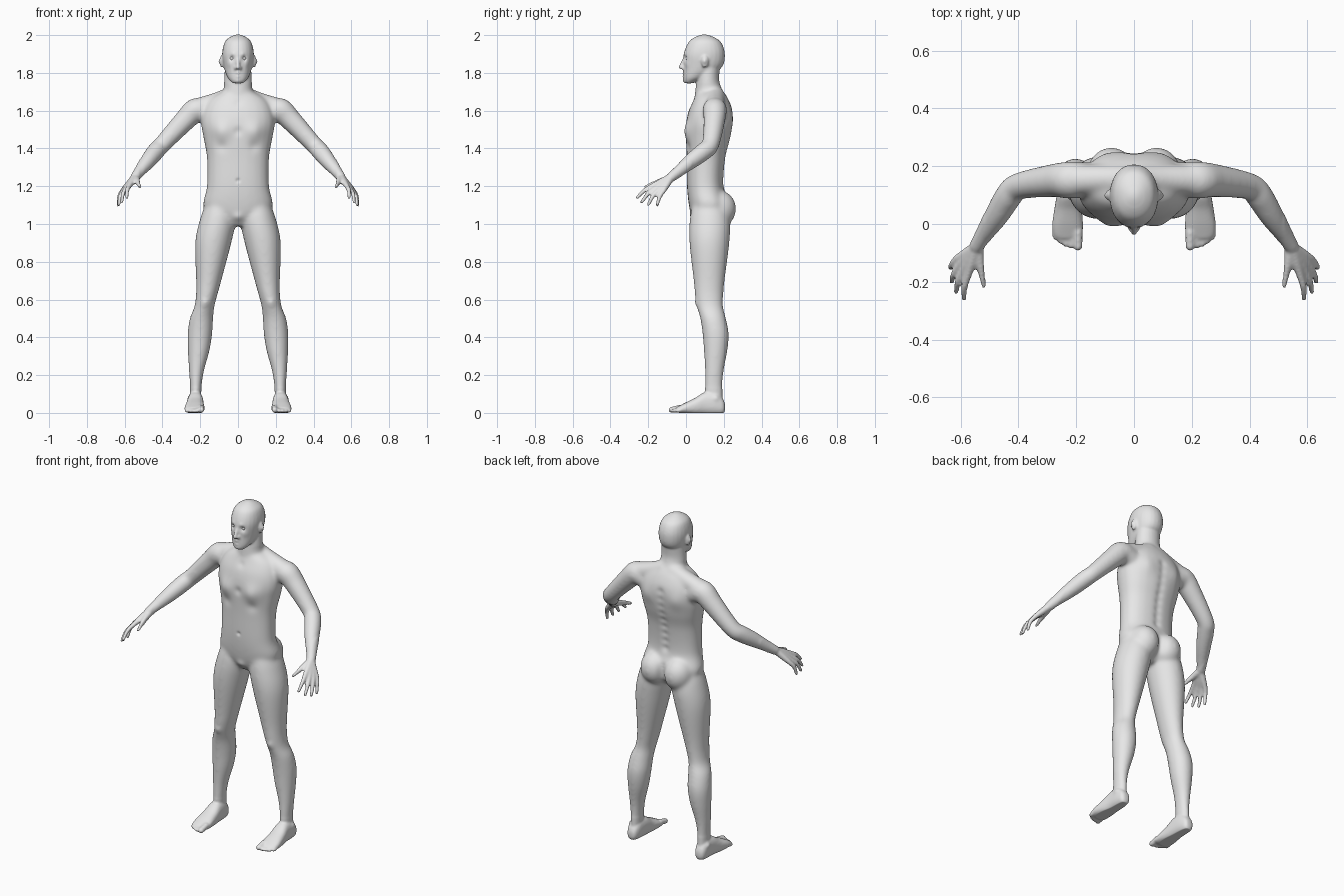
import bpy, bmesh, math
from mathutils import Vector, Matrix

cube = bpy.data.objects.get("Cube")
if cube:
    bpy.data.objects.remove(cube, do_unlink=True)

grey = (0.8, 0.8, 0.8, 1)
skin = bpy.data.materials.new("light grey skin")
skin.use_nodes = True
skin.diffuse_color = grey
skin.node_tree.nodes["Principled BSDF"].inputs["Base Color"].default_value = grey

bm = bmesh.new()
SEGMENTS = 24
STEPS = 6


def catmull_rom(before, start, end, after, t):
    return 0.5 * (2 * start + (end - before) * t
                  + (2 * before - 5 * start + 4 * end - after) * t ** 2
                  + (3 * start - before - 3 * end + after) * t ** 3)


def spline(rows):
    """Smoothly fill in rows between the given rows of numbers."""
    padded = [rows[0], *rows, rows[-1]]
    filled = []
    for window in zip(padded, padded[1:], padded[2:], padded[3:]):
        for step in range(STEPS):
            filled.append([catmull_rom(*values, step / STEPS) for values in zip(*window)])
    return filled + [rows[-1]]


def circle_points():
    angles = [2 * math.pi * i / SEGMENTS for i in range(SEGMENTS)]
    return [(math.cos(angle), math.sin(angle)) for angle in angles]


def bridge(rings):
    """Join rings of points into a closed shell."""
    loops = [[bm.verts.new(point) for point in ring] for ring in rings]
    for low, high in zip(loops, loops[1:]):
        for i in range(SEGMENTS):
            bm.faces.new((low[i - 1], low[i], high[i], high[i - 1]))
    bm.faces.new(loops[0])
    bm.faces.new(loops[-1])


def squarish(value, power):
    return math.copysign(abs(value) ** (2 / power), value)


def loft(rows, side=1, lengthwise=False, power=2.0):
    """Rounded sections: position, x range, then range on the remaining axis."""
    rings = []
    for position, x0, x1, low, high in spline(rows):
        ring = []
        for c, s in circle_points():
            x = side * (x0 + x1 + (x1 - x0) * squarish(c, power)) / 2
            other = (low + high + (high - low) * squarish(s, power)) / 2
            ring.append((x, position, other) if lengthwise else (x, other, position))
        rings.append(ring)
    bridge(rings)


def centred_loft(rows, power):
    """Sections about the middle: height, half width, front, back."""
    loft([(z, -width, width, front, back) for z, width, front, back in rows], power=power)


def ball(centre, size):
    bmesh.ops.create_icosphere(bm, subdivisions=3, radius=1,
                               matrix=Matrix.Translation(centre) @ Matrix.Diagonal((*size, 1)))


def tube(rows, side=1):
    """Round limb through x, y, z, radius with rounded ends."""
    path = [(Vector((side * x, y, z)), radius) for x, y, z, radius in spline(rows)]
    rings = []
    for i, (point, radius) in enumerate(path):
        ahead = path[min(i + 1, len(path) - 1)][0]
        behind = path[max(i - 1, 0)][0]
        along = (ahead - behind).normalized()
        across = along.cross(Vector((0, 0, 1))).normalized()
        lift = along.cross(across)
        rings.append([point + radius * (across * c + lift * s) for c, s in circle_points()])
    bridge(rings)
    for point, radius in (path[0], path[-1]):
        ball(point, (radius, radius, radius))


# Torso
centred_loft([(.99, .05, .06, .17), (1.04, .14, .03, .21), (1.1, .185, .015, .23),
              (1.2, .165, .005, .2), (1.35, .165, .003, .21), (1.45, .182, 0, .235),
              (1.53, .195, 0, .247), (1.6, .185, .014, .247), (1.66, .15, .04, .225),
              (1.7, .085, .055, .2)], power=2.25)
# Neck
centred_loft([(1.6, .09, .05, .225), (1.7, .077, .048, .195), (1.76, .073, .055, .176),
              (1.83, .07, .06, .18)], power=2)
# Head
centred_loft([(1.745, .026, -.004, .035), (1.757, .04, -.01, .06), (1.78, .057, -.013, .11),
              (1.83, .075, -.013, .19), (1.9, .084, -.012, .206), (1.96, .072, .012, .187),
              (1.988, .045, .045, .15), (2.003, .012, .085, .11)], power=2.15)
# Nose
tube([(0, -.006, 1.882, .008), (0, -.028, 1.83, .0115)])


def build_hand(side):
    wrist = Vector((.545, -.08, 1.247))
    first_knuckle, last_knuckle = Vector((.573, -.172, 1.205)), Vector((.612, -.12, 1.175))
    first_tip, last_tip = Vector((.588, -.258, 1.14)), Vector((.634, -.152, 1.1))
    bow = Vector((.014, -.014, -.012))
    arch = Vector((.006, -.004, .006))
    for finger in range(4):
        share = finger / 3
        bulge = bow * math.sin(math.pi * share)
        knuckle = first_knuckle.lerp(last_knuckle, share) + bulge / 3
        tip = first_tip.lerp(last_tip, share) + bulge
        middle = knuckle.lerp(tip, .5) + arch
        tube([(*wrist, .021), (*wrist.lerp(knuckle, .5), .018), (*knuckle, .0135),
              (*middle, .0115), (*tip, .009)], side)
    # Thumb
    tube([(.54, -.09, 1.24, .02), (.533, -.135, 1.226, .016), (.516, -.217, 1.196, .01)], side)


def build_arm(side):
    # Slope from neck to shoulder
    tube([(.03, .155, 1.68, .05), (.1, .155, 1.652, .05), (.2, .152, 1.615, .055)], side)
    # Shoulder to wrist
    tube([(.17, .155, 1.59, .06), (.222, .152, 1.603, .065), (.28, .15, 1.55, .058),
          (.4, .13, 1.422, .047), (.435, .095, 1.385, .048), (.475, .03, 1.335, .043),
          (.517, -.035, 1.282, .032), (.543, -.075, 1.25, .026)], side)


def build_leg(side):
    # Buttock
    ball((side * .078, .172, 1.08), (.086, .094, .1))
    # Hip to ankle
    loft([(1.12, .03, .165, .04, .2), (1.03, .01, .2, .02, .233), (.9, .035, .227, .018, .23),
          (.7, .088, .222, .04, .205), (.62, .11, .223, .047, .198), (.56, .125, .232, .058, .197),
          (.5, .131, .256, .075, .212), (.42, .136, .267, .087, .227), (.33, .15, .266, .094, .22),
          (.22, .18, .26, .1, .2), (.13, .193, .254, .1, .193), (.03, .197, .253, .11, .195)], side)


def build_foot(side):
    loft([(.207, .21, .24, .015, .045), (.195, .198, .256, -.005, .075), (.16, .188, .264, -.01, .11),
          (.1, .183, .268, -.01, .11), (.05, .18, .276, -.01, .08), (0, .176, .283, -.005, .056),
          (-.035, .178, .28, 0, .038), (-.05, .19, .268, .006, .03)],
         side, lengthwise=True, power=2.4)
    # Toes, shorter towards the outside
    for toe in range(5):
        radius = .0105 if toe else .016
        x = .2 + .018 * toe if toe else .194
        y = .002 * toe ** 2 - .077
        tube([(x, y + .05, radius + .012, radius), (x, y, radius, radius)], side)


for side in (1, -1):
    # Nostril and ear
    ball((side * .012, -.017, 1.825), (.009, .009, .009))
    ball((side * .086, .1, 1.86), (.011, .019, .033))
    build_arm(side)
    build_hand(side)
    build_leg(side)
    build_foot(side)

bmesh.ops.recalc_face_normals(bm, faces=bm.faces)
shells = bpy.data.meshes.new("shells")
bm.to_mesh(shells)
bm.free()
body = bpy.data.objects.new("body", shells)
bpy.context.collection.objects.link(body)

# Fuse all the parts into one skin
fuse = body.modifiers.new("fuse", "REMESH")
fuse.mode = "VOXEL"
fuse.voxel_size = 0.006
fused = bpy.data.meshes.new_from_object(body.evaluated_get(bpy.context.evaluated_depsgraph_get()))
body.modifiers.clear()
body.data = fused
bpy.data.meshes.remove(shells)

bm = bmesh.new()
bm.from_mesh(fused)


def relax(verts, times):
    for _ in range(times):
        bmesh.ops.smooth_vert(bm, verts=verts, factor=0.5,
                              use_axis_x=True, use_axis_y=True, use_axis_z=True)


def dab(x, y, z, radius, push, axis="y"):
    """Push the skin softly around a point and its mirror image."""
    for v in bm.verts:
        if abs(v.co.z - z) < 2.5 * radius:
            offset = Vector((abs(v.co.x) - x, v.co.y - y, v.co.z - z))
            amount = push * math.exp(-offset.length_squared / radius ** 2)
            if axis == "y":
                v.co.y += amount
            else:
                v.co.x += math.copysign(amount, v.co.x)


relax([v for v in bm.verts if .13 < v.co.z < 1.74 and abs(v.co.x) < .52], 22)
relax(bm.verts[:], 2)

# Eye sockets, brows, cheekbones
dab(.032, -.004, 1.877, .013, .013)
dab(.028, -.01, 1.899, .012, -.004)
dab(.05, .005, 1.845, .018, -.004)
# Lips, mouth, chin
dab(0, -.013, 1.798, .01, -.007)
dab(0, -.013, 1.781, .009, -.006)
dab(.006, -.018, 1.79, .006, .005)
dab(0, -.01, 1.757, .014, -.007)
# Ear hollows
dab(.096, .098, 1.862, .01, -.007, axis="x")
# Collar notch, chest muscles, breastbone, lower edge of chest
dab(0, .02, 1.645, .02, .006)
dab(.09, .005, 1.49, .05, -.016)
dab(0, 0, 1.49, .022, .006)
dab(.085, .01, 1.41, .03, .006)
# Navel, groin, shoulder blades
dab(0, .005, 1.23, .009, .009)
dab(0, .02, 1.03, .025, -.012)
dab(.1, .24, 1.54, .05, .009)
# Kneecaps and ankle bones
dab(.175, .05, .58, .024, -.007)
dab(.26, .16, .08, .016, .006, axis="x")
# Spine groove and buttock cleft
for i in range(9):
    dab(0, .2 + .005 * i, 1.22 + .045 * i, .022, -.008)
for i in range(6):
    dab(0, .24, 1.02 + .022 * i, .018, -.012)

relax(bm.verts[:], 1)
for v in bm.verts:
    v.co.z = max(v.co.z, 0)  # flat soles
for face in bm.faces:
    face.smooth = True
bm.to_mesh(fused)
bm.free()
fused.materials.clear()
fused.materials.append(skin)

# Eyes
for side, name in ((1, "left_eye"), (-1, "right_eye")):
    bpy.ops.mesh.primitive_uv_sphere_add(segments=20, ring_count=12, radius=.0125,
                                         location=(side * .031, .012, 1.877))
    eye = bpy.context.object
    eye.name = name
    bpy.ops.object.shade_smooth()
    eye.data.materials.append(skin)
